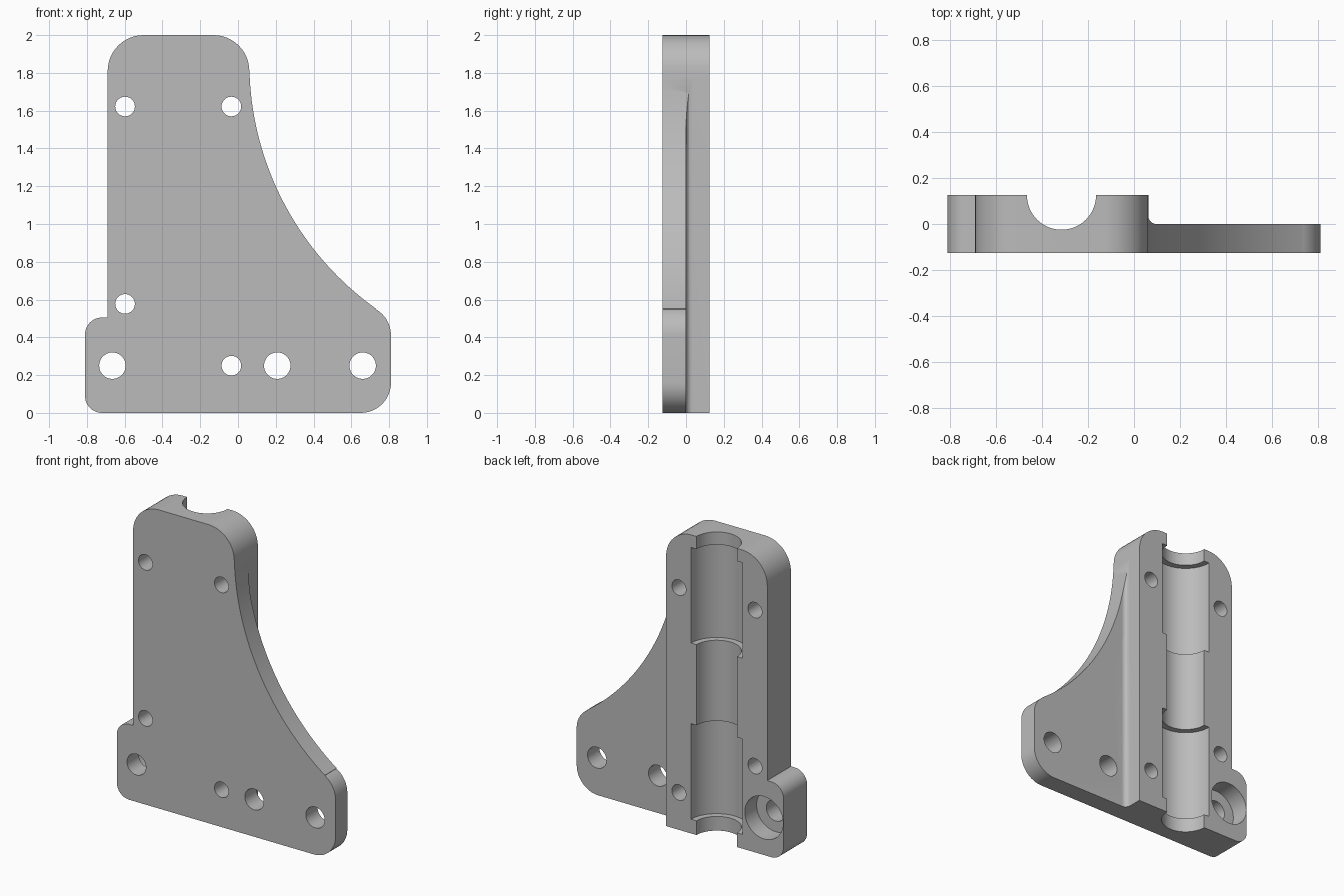
import bpy, bmesh, math
from mathutils import Vector, Matrix

cube = bpy.data.objects.get("Cube")
if cube:
    bpy.data.objects.remove(cube, do_unlink=True)

grey = bpy.data.materials.new("plain grey")
grey.use_nodes = True
grey.diffuse_color = (0.5, 0.5, 0.5, 1)
grey.node_tree.nodes["Principled BSDF"].inputs["Base Color"].default_value = (0.5, 0.5, 0.5, 1)

FRONT, BACK = -0.125, 0.125


def arc(cx, cy, r, start, end, steps=12):
    """Points on an arc, angles in degrees."""
    angles = [math.radians(start + (end - start) * i / steps) for i in range(steps + 1)]
    return [(cx + r * math.cos(a), cy + r * math.sin(a)) for a in angles]


def new_object(name, bm):
    bmesh.ops.recalc_face_normals(bm, faces=bm.faces)
    mesh = bpy.data.meshes.new(name)
    bm.to_mesh(mesh)
    bm.free()
    mesh.materials.append(grey)
    obj = bpy.data.objects.new(name, mesh)
    bpy.context.collection.objects.link(obj)
    return obj


def prism(name, points, to_3d, direction):
    """Extrude a flat outline along a direction."""
    bm = bmesh.new()
    face = bm.faces.new([bm.verts.new(to_3d(*p)) for p in points])
    extruded = bmesh.ops.extrude_face_region(bm, geom=[face])["geom"]
    moved = [g for g in extruded if isinstance(g, bmesh.types.BMVert)]
    bmesh.ops.translate(bm, verts=moved, vec=Vector(direction))
    return new_object(name, bm)


def cylinder(name, centre, radius, length, axis, sides):
    bm = bmesh.new()
    turn = Matrix.Rotation(math.pi / 2, 4, "X") if axis == "Y" else Matrix()
    bmesh.ops.create_cone(bm, cap_ends=True, segments=sides, radius1=radius, radius2=radius,
                          depth=length, matrix=Matrix.Translation(centre) @ turn)
    return new_object(name, bm)


def cut(target, cutter):
    cutter.hide_render = True
    mod = target.modifiers.new("cut", "BOOLEAN")
    mod.operation = "DIFFERENCE"
    mod.solver = "EXACT"
    mod.object = cutter
    bpy.context.view_layer.objects.active = target
    bpy.ops.object.modifier_apply(modifier=mod.name)
    bpy.data.objects.remove(cutter, do_unlink=True)


# Bracket outline, anticlockwise from the lower left corner
outline = (
    arc(-0.72, 0.09, 0.09, 180, 270)
    + arc(0.65, 0.16, 0.16, 270, 360)
    + arc(0.65, 0.41, 0.16, 0, 60)
    + arc(1.66, 1.854, 1.6, 234.5, 182, 40)
    + arc(-0.13, 1.81, 0.19, 0, 90)
    + arc(-0.5, 1.81, 0.19, 90, 180)
    + [(-0.69, 0.505)]
    + arc(-0.72, 0.415, 0.09, 90, 180)
)
bracket = prism("bracket_plate", outline, lambda x, z: (x, FRONT, z), (0, BACK - FRONT, 0))

# Thin web beside the thick block, with a fillet where they meet
web = [(0.062, 0.3)] + arc(0.097, 0.035, 0.035, 180, 270, 8) + [(1, 0), (1, 0.3)]
cut(bracket, prism("web_cutter", web, lambda x, y: (x, y, -0.1), (0, 0, 2.3)))

# Rod channel and the two wider bearing seats
CHANNEL_X = -0.315
cut(bracket, cylinder("rod_cutter", (CHANNEL_X, BACK, 1), 0.15, 2.4, "Z", 64))
for middle in (0.415, 1.595):
    cut(bracket, cylinder("seat_cutter", (CHANNEL_X, BACK, middle), 0.19, 0.64, "Z", 64))

# Small screw holes and larger mounting holes
for x, z in ((-0.598, 1.622), (-0.035, 1.622), (-0.598, 0.577), (-0.035, 0.25)):
    cut(bracket, cylinder("screw_cutter", (x, 0, z), 0.052, 1, "Y", 32))
for x in (-0.665, 0.208, 0.66):
    cut(bracket, cylinder("mount_cutter", (x, 0, 0.25), 0.07, 1, "Y", 40))

# Counterbore behind the ear
cut(bracket, cylinder("counterbore_cutter", (-0.665, 0.25, 0.25), 0.142, 0.5, "Y", 48))

bpy.ops.object.select_all(action="DESELECT")
bracket.select_set(True)
bpy.context.view_layer.objects.active = bracket
bpy.ops.object.shade_smooth_by_angle(angle=math.radians(30))
